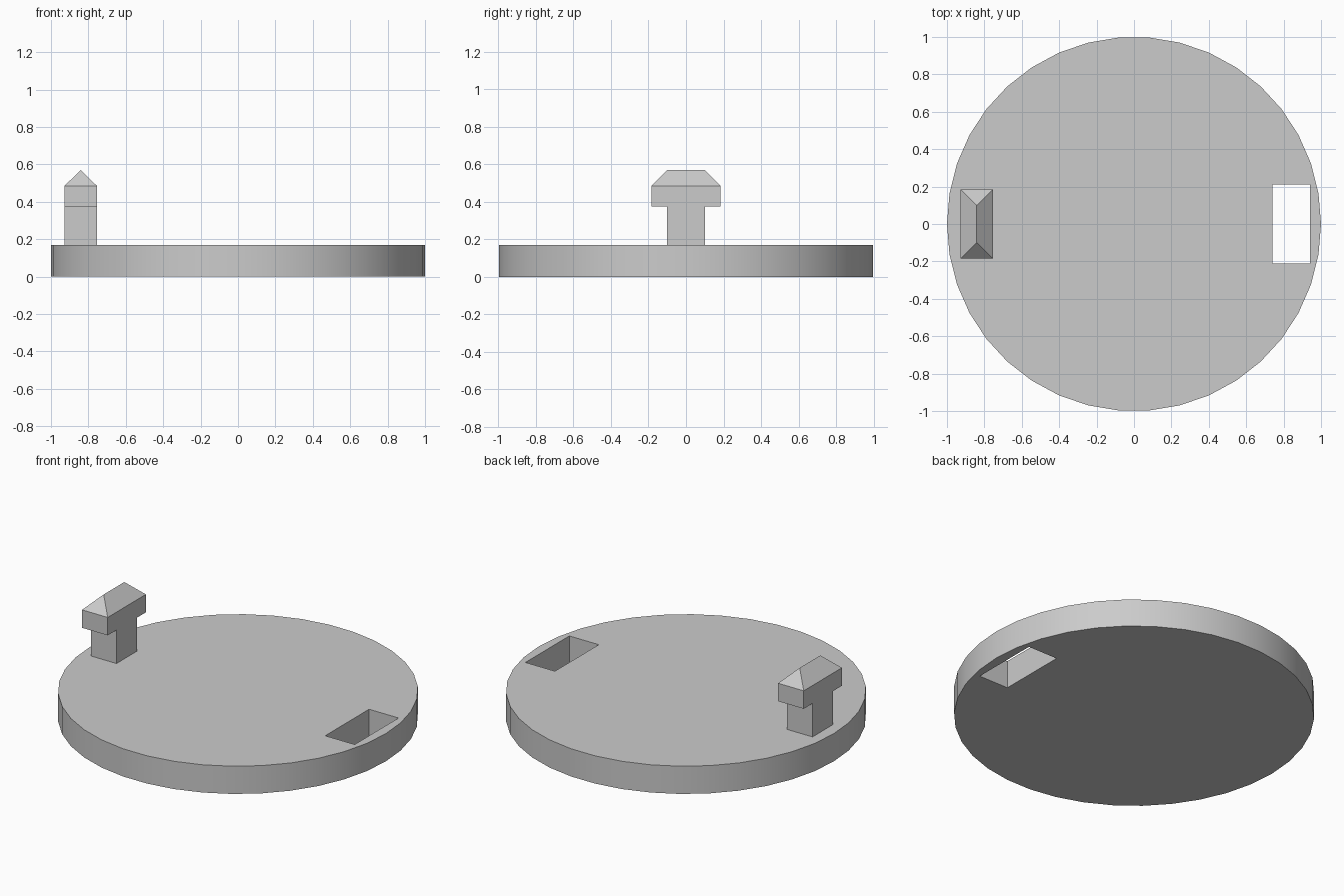
import bpy
import bmesh
import math
from mathutils import Vector

cube = bpy.data.objects.get("Cube")
if cube:
    bpy.data.objects.remove(cube, do_unlink=True)

grey = bpy.data.materials.new("light grey")
grey.use_nodes = True
colour = (0.6, 0.6, 0.6, 1)
grey.diffuse_color = colour
grey.node_tree.nodes["Principled BSDF"].inputs["Base Color"].default_value = colour

DISC_TOP = 0.17


def activate(obj):
    bpy.ops.object.select_all(action='DESELECT')
    obj.select_set(True)
    bpy.context.view_layer.objects.active = obj


# Round base, turned so a corner points along x
bpy.ops.mesh.primitive_cylinder_add(vertices=38, radius=1, depth=DISC_TOP,
                                    location=(0, 0, DISC_TOP / 2),
                                    rotation=(0, 0, math.pi / 2))
disc = bpy.context.object
disc.name = "round_base"
bpy.ops.object.transform_apply(location=True, rotation=True, scale=True)
disc.data.materials.append(grey)

# Rectangular slot through the base
bpy.ops.mesh.primitive_cube_add(size=1, location=(0.84, 0, DISC_TOP / 2))
cutter = bpy.context.object
cutter.name = "slot_cutter"
cutter.scale = (0.2, 0.425, 1)
cutter.hide_render = True
cutter.data.materials.append(grey)
slot = disc.modifiers.new("slot", 'BOOLEAN')
slot.operation = 'DIFFERENCE'
slot.solver = 'EXACT'
slot.object = cutter
activate(disc)
bpy.ops.object.modifier_apply(modifier=slot.name)
bpy.data.objects.remove(cutter, do_unlink=True)
activate(disc)
bpy.ops.object.shade_smooth_by_angle(angle=math.radians(30))

# T-shaped peg: half profile mirrored in y, extruded along x
x_min, x_max = -0.928, -0.754
stem, head, top, ridge = 0.1, 0.185, 0.485, 0.57
half = [(stem, DISC_TOP), (stem, 0.375), (head, 0.375), (head, top)]
profile = half + [(-y, z) for y, z in reversed(half)]
bm = bmesh.new()
face = bm.faces.new([bm.verts.new((x_min, y, z)) for y, z in profile])
result = bmesh.ops.extrude_face_region(bm, geom=[face])
new_verts = [v for v in result["geom"] if isinstance(v, bmesh.types.BMVert)]
bmesh.ops.translate(bm, verts=new_verts, vec=Vector((x_max - x_min, 0, 0)))

# Hipped tip: raise the top face and pinch it into a ridge
cap = max(bm.faces, key=lambda f: f.calc_center_median().z)
result = bmesh.ops.extrude_discrete_faces(bm, faces=[cap])
for v in result["faces"][0].verts:
    v.co = ((x_min + x_max) / 2, math.copysign(stem, v.co.y), ridge)
bmesh.ops.remove_doubles(bm, verts=bm.verts, dist=0.0001)
bmesh.ops.recalc_face_normals(bm, faces=bm.faces)
mesh = bpy.data.meshes.new("locking_peg")
bm.to_mesh(mesh)
bm.free()
mesh.materials.append(grey)
peg = bpy.data.objects.new("locking_peg", mesh)
bpy.context.collection.objects.link(peg)
